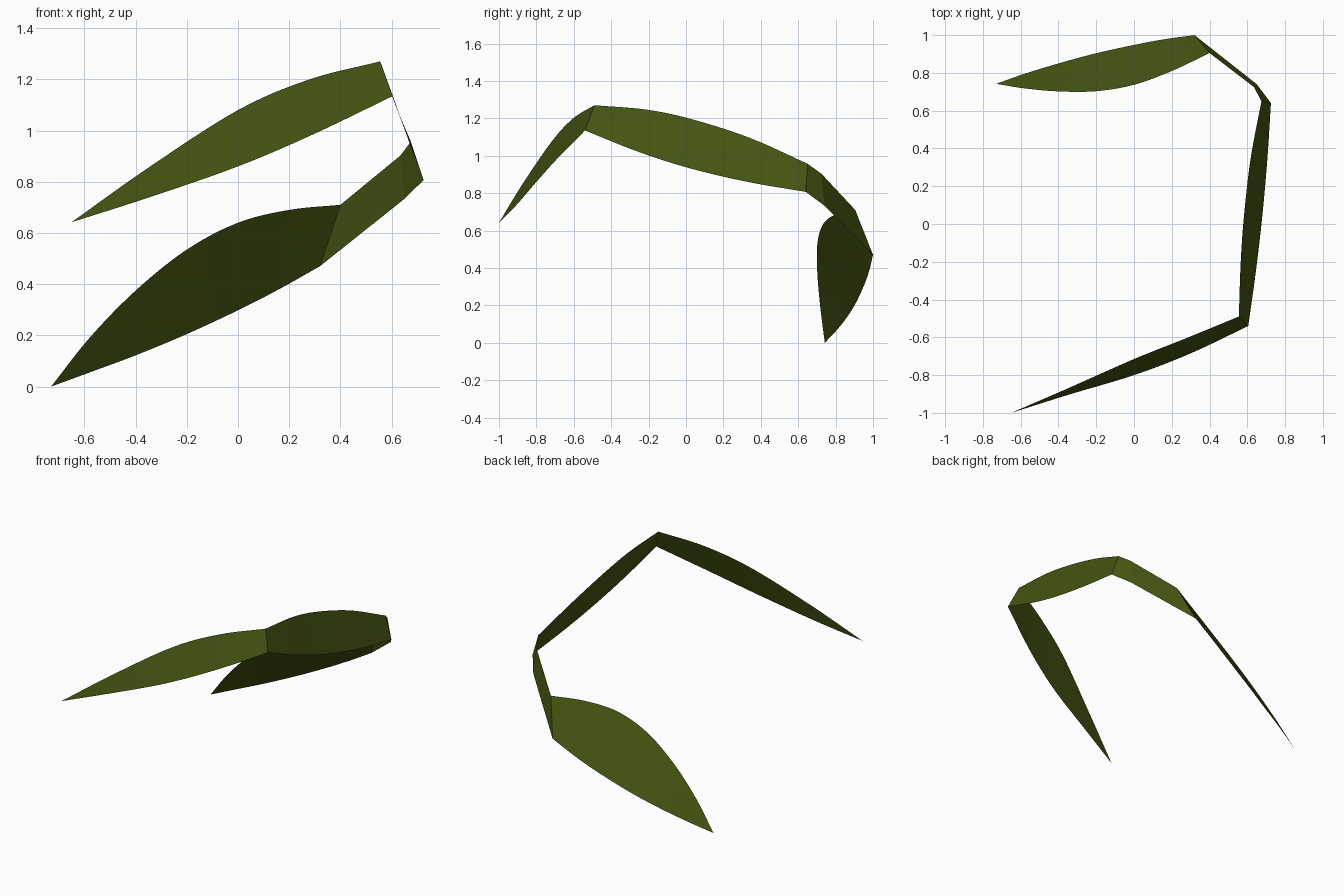
import bpy, bmesh
from mathutils import Vector

if "Cube" in bpy.data.objects:
    bpy.data.objects.remove(bpy.data.objects["Cube"])

olive = bpy.data.materials.new("olive_green")
olive.diffuse_color = (0.058, 0.09, 0.006, 1)
olive.use_nodes = True
olive.node_tree.nodes["Principled BSDF"].inputs["Base Color"].default_value = olive.diffuse_color


def smooth_path(points, steps=6):
    """Catmull-Rom curve through the given points."""
    p = [Vector(q) for q in points]
    p = [2 * p[0] - p[1]] + p + [2 * p[-1] - p[-2]]
    out = []
    for i in range(1, len(p) - 2):
        a, b, c, d = p[i - 1:i + 3]
        for k in range(steps):
            t = k / steps
            out.append(0.5 * (2 * b + (c - a) * t + (2 * a - 5 * b + 4 * c - d) * t ** 2
                              + (3 * b - a - 3 * c + d) * t ** 3))
    return out + [p[-2]]


def blade(name, upper, lower, curved=True):
    """Thin sheet stretched between an upper and a lower edge."""
    if curved:
        upper, lower = smooth_path(upper), smooth_path(lower)
    bm = bmesh.new()
    u = [bm.verts.new(q) for q in upper]
    l = [bm.verts.new(q) for q in lower]
    for i in range(len(u) - 1):
        bm.faces.new((l[i], l[i + 1], u[i + 1], u[i]))
    bmesh.ops.remove_doubles(bm, verts=bm.verts, dist=0.0005)
    mesh = bpy.data.meshes.new(name)
    bm.to_mesh(mesh)
    bm.free()
    mesh.materials.append(olive)
    for f in mesh.polygons:
        f.use_smooth = curved
    obj = bpy.data.objects.new(name, mesh)
    bpy.context.collection.objects.link(obj)


# Folds shared by neighbouring sections (upper end, lower end) and the two tips
front_tip, back_tip = (-0.65, -1.0, 0.642), (-0.73, 0.742, 0.0)
U1, L1 = (0.555, -0.49, 1.27), (0.605, -0.54, 1.135)
U2, L2 = (0.675, 0.65, 0.957), (0.725, 0.64, 0.807)
U3, L3 = (0.40, 0.905, 0.71), (0.32, 1.0, 0.47)

# Pointed front section
blade("front_blade",
      [front_tip, (-0.35, -0.87, 0.855), (0, -0.715, 1.08), (0.28, -0.603, 1.2), U1],
      [front_tip, (-0.35, -0.905, 0.738), (0, -0.80, 0.86), (0.3, -0.685, 0.988), L1])

# Long side section
blade("side_blade",
      [U1, (0.565, -0.2, 1.245), (0.583, 0.05, 1.19), (0.618, 0.35, 1.092), U2],
      [L1, (0.644, -0.26, 1.023), (0.677, 0.02, 0.933), (0.705, 0.33, 0.86), L2])

# Short corner section with one crease
blade("corner_blade",
      [U2, (0.635, 0.725, 0.903), U3],
      [L2, (0.65, 0.74, 0.733), L3], curved=False)

# Broad pointed back section
blade("back_blade",
      [U3, (0.2, 0.81, 0.69), (0, 0.737, 0.64), (-0.2, 0.703, 0.535),
       (-0.4, 0.702, 0.375), (-0.58, 0.718, 0.19), back_tip],
      [L3, (0.16, 0.978, 0.38), (0, 0.948, 0.298), (-0.2, 0.904, 0.205),
       (-0.4, 0.85, 0.122), (-0.58, 0.795, 0.055), back_tip])
